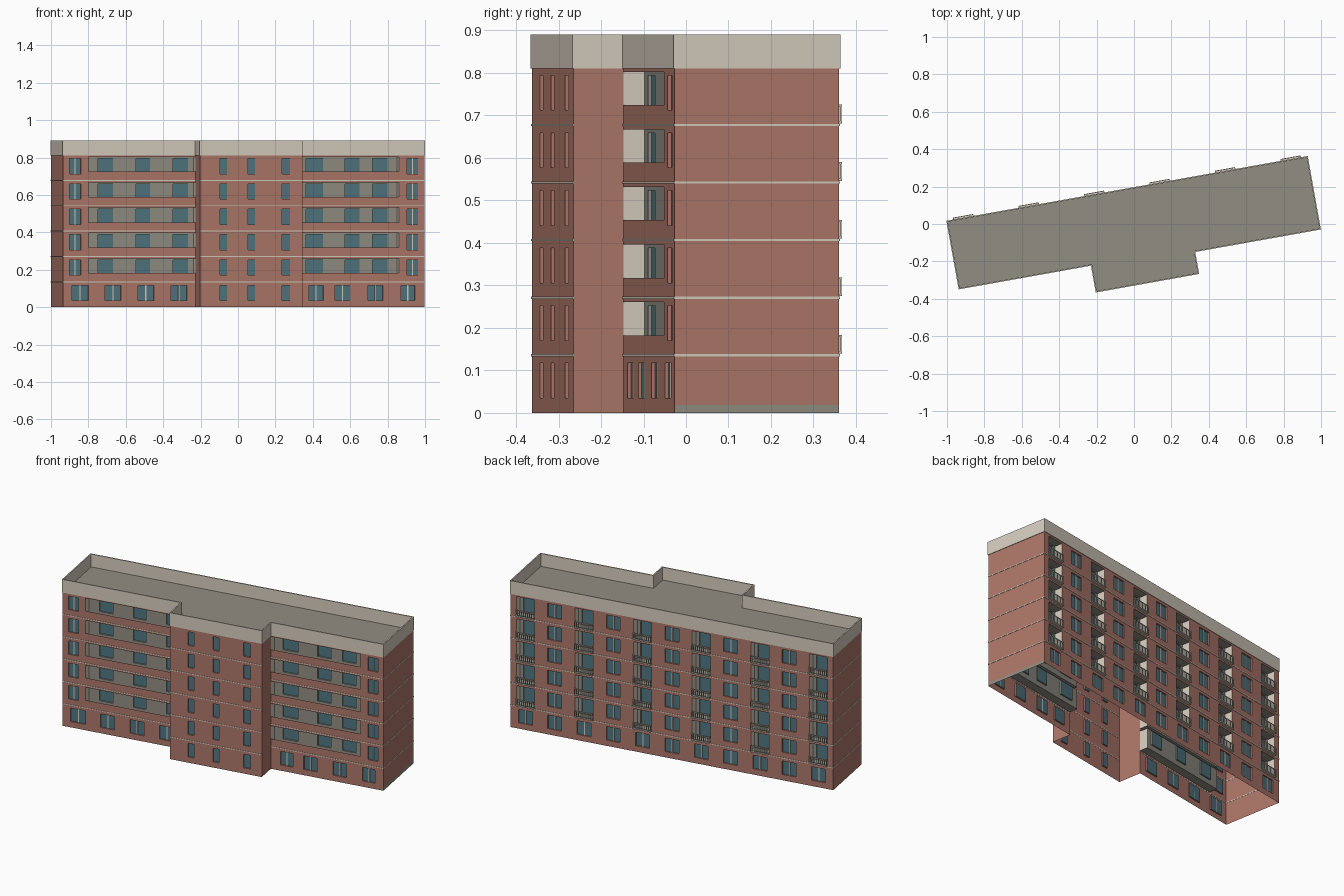
import bpy, bmesh, math
from mathutils import Matrix, Vector

cube = bpy.data.objects.get("Cube")
if cube:
    bpy.data.objects.remove(cube)


def material(name, rgb):
    lin = [((c / 255 + 0.055) / 1.055) ** 2.4 for c in rgb] + [1]
    m = bpy.data.materials.new(name)
    m.diffuse_color = lin
    m.use_nodes = True
    m.node_tree.nodes["Principled BSDF"].inputs["Base Color"].default_value = lin
    return m


MATS = [material("brick", (174, 119, 105)), material("cream", (213, 204, 190)),
        material("grey", (145, 141, 131)), material("glass", (80, 118, 128))]
BRICK, CREAM, GREY, GLASS = range(4)
TURN = Matrix.Rotation(math.radians(10.15), 4, 'Z')
STOREY, ROOF, TOP = 0.1355, 0.812, 0.89
REVEAL, NICHE = 0.008, 0.05


class Part:
    """Mesh builder working along a wall: s = along, d = outward, z = up."""

    def __init__(self, p0=(0, 0), p1=(1, 0)):
        self.bm = bmesh.new()
        self.aim(p0, p1)

    def aim(self, p0, p1):
        self.p = Vector((*p0, 0))
        run = Vector((*p1, 0)) - self.p
        self.length = run.length
        self.along = run.normalized()
        self.out = Vector((self.along.y, -self.along.x, 0))

    def face(self, pts, mat):
        vs = [self.bm.verts.new(self.p + self.along * s + self.out * d + Vector((0, 0, z)))
              for s, d, z in pts]
        self.bm.faces.new(vs).material_index = mat

    def panel(self, s0, s1, z0, z1, d, mat):
        self.face([(s0, d, z0), (s1, d, z0), (s1, d, z1), (s0, d, z1)], mat)

    def lining(self, s0, s1, z0, z1, d0, d1, side, flat):
        """Four inward facing sides of an opening between depths d0 and d1."""
        self.face([(s0, d0, z0), (s0, d1, z0), (s0, d1, z1), (s0, d0, z1)], side)
        self.face([(s1, d1, z0), (s1, d0, z0), (s1, d0, z1), (s1, d1, z1)], side)
        self.face([(s0, d0, z0), (s1, d0, z0), (s1, d1, z0), (s0, d1, z0)], flat)
        self.face([(s0, d1, z1), (s1, d1, z1), (s1, d0, z1), (s0, d0, z1)], flat)

    def box(self, s0, s1, d0, d1, z0, z1, mat):
        self.panel(s0, s1, z0, z1, d1, mat)
        self.face([(s1, d0, z0), (s0, d0, z0), (s0, d0, z1), (s1, d0, z1)], mat)
        self.face([(s0, d0, z0), (s0, d1, z0), (s0, d1, z1), (s0, d0, z1)], mat)
        self.face([(s1, d1, z0), (s1, d0, z0), (s1, d0, z1), (s1, d1, z1)], mat)
        self.face([(s0, d1, z1), (s1, d1, z1), (s1, d0, z1), (s0, d0, z1)], mat)
        self.face([(s0, d0, z0), (s1, d0, z0), (s1, d1, z0), (s0, d1, z0)], mat)

    def wall(self, s0, s1, z0, z1, d, mat, holes):
        """Wall sheet with rectangular holes, made as a grid of cells."""
        ss = sorted({s0, s1, *(e for h in holes for e in h[:2])})
        zs = sorted({z0, z1, *(e for h in holes for e in h[2:4])})
        for a, b in zip(ss, ss[1:]):
            for lo, hi in zip(zs, zs[1:]):
                s, z = (a + b) / 2, (lo + hi) / 2
                if not any(h[0] < s < h[1] and h[2] < z < h[3] for h in holes):
                    self.panel(a, b, lo, hi, d, mat)

    def window(self, s0, s1, z0, z1, d, mat, panes):
        self.lining(s0, s1, z0, z1, d, d - REVEAL, mat, mat)
        self.panel(s0, s1, z0, z1, d - REVEAL, GLASS)
        for i in range(1, panes):
            m = s0 + (s1 - s0) * i / panes
            self.box(m - .003, m + .003, d - REVEAL, d - REVEAL + .004, z0, z1, CREAM)

    def niche(self, s0, s1, z0, z1, windows):
        """Loggia set into the wall, with windows in its back."""
        self.lining(s0, s1, z0, z1, 0, -NICHE, CREAM, GREY)
        self.wall(s0, s1, z0, z1, -NICHE, GREY, windows)
        for w in windows:
            self.window(*w, -NICHE, GREY, 1)

    def finish(self, name):
        me = bpy.data.meshes.new(name)
        bmesh.ops.remove_doubles(self.bm, verts=self.bm.verts, dist=1e-5)
        self.bm.transform(TURN)
        self.bm.to_mesh(me)
        self.bm.free()
        for m in MATS:
            me.materials.append(m)
        bpy.context.collection.objects.link(bpy.data.objects.new(name, me))


def glazing(spans, floor):
    z = floor * STOREY
    return [(a, b, z + .035, z + .117) for a, b in spans]


def front_wall(name, p0, p1, ground, upper, recess=None, recess_windows=(), panes=2):
    """Street wall: ground windows, upper windows and long loggias."""
    w = Part(p0, p1)
    rel = lambda spans: [(a - p0[0], b - p0[0]) for a, b in spans]
    holes = glazing(rel(ground), 0)
    for f in range(1, 6):
        holes += glazing(rel(upper), f)
    openings = []
    for f in range(1, 6):
        if recess:
            z = f * STOREY
            a, b = rel([recess])[0]
            openings.append((a, b, z + .047, z + .125))
            w.niche(a, b, z + .005, z + .125, glazing(rel(recess_windows), f))
    w.wall(0, w.length, 0, ROOF, 0, BRICK, holes + openings)
    for h in holes:
        w.window(*h, 0, BRICK, panes)
    w.finish(name)


# Outline of the plan, counterclockwise from the front corner at -x
plan = [(-.9815, -.176), (-.263, -.176), (-.263, -.3215), (.293, -.3215),
        (.293, -.202), (.9755, -.202), (.9755, .191), (-.9815, .191)]
edges = list(zip(plan, plan[1:] + plan[:1]))

# Street side
front_wall("right_front_wall", *edges[0],
           [(-.934, -.844), (-.753, -.667), (-.575, -.489), (-.395, -.309)],
           [(-.946, -.885)], (-.844, -.263),
           [(-.783, -.701), (-.576, -.5), (-.376, -.294)])
stair = [(-.155, -.117), (-.004, .035), (.181, .225)]
front_wall("stair_front_wall", *edges[2], stair, stair, panes=1)
front_wall("left_front_wall", *edges[4],
           [(.35, .427), (.492, .573), (.67, .751), (.848, .925)],
           [(.882, .942)], (.293, .8375),
           [(.342, .435), (.554, .633), (.704, .786)])

# Plain walls
for i, name in ((1, "stair_right_wall"), (3, "stair_left_wall"), (7, "right_end_wall")):
    w = Part(*edges[i])
    w.panel(0, w.length, 0, ROOF, 0, BRICK)
    w.finish(name)
w = Part(*edges[5])
w.panel(0, w.length, .018, ROOF, 0, BRICK)
w.panel(0, w.length, 0, .018, 0, GREY)
w.finish("left_end_wall")

# Courtyard side: alternating balcony niches and windows
w, rails = Part(*edges[6]), Part(*edges[6])
windows, niches = [], []
for col in range(11):
    s = w.length / 2 + (col - 5) * .1778
    for f in range(6):
        z = f * STOREY
        if f and col % 2 == 0:
            a, b = s - .055, s + .055
            niches.append((a, b, z + .005, z + .122))
            w.niche(*niches[-1], [(s - .035, s + .04, z + .012, z + .115)])
            # Balcony slab and railing
            rails.box(a, b, 0, .013, z + .004, z + .009, CREAM)
            rails.box(a, b, .009, .013, z + .044, z + .048, CREAM)
            for e in (a, b - .003):
                rails.box(e, e + .003, 0, .009, z + .044, z + .048, CREAM)
            for k in range(10):
                e = a + k * (b - a - .004) / 9
                rails.box(e, e + .004, .009, .012, z + .009, z + .044, CREAM)
        else:
            windows += glazing([(s - .042, s + .042)], f)
w.wall(0, w.length, 0, ROOF, 0, BRICK, windows + niches)
for h in windows:
    w.window(*h, 0, BRICK, 2)
w.finish("back_wall")
rails.finish("balcony_railings")

# Storey bands and parapet
bands, parapet = Part(), Part()
for i, e in enumerate(edges):
    bands.aim(*e)
    parapet.aim(*e)
    parapet.box(-.003, parapet.length + .003, -.004, .003, ROOF - .002, TOP, CREAM)
    if i not in (1, 3):
        for f in range(1, 6):
            z = f * STOREY
            bands.box(-.002, bands.length + .002, -.001, .002, z - .0025, z + .0025, CREAM)
bands.finish("storey_bands")
parapet.finish("parapet")

# Roof deck
roof = Part()
roof.face([(x, -y, ROOF) for x, y in plan], GREY)
roof.finish("roof_deck")
